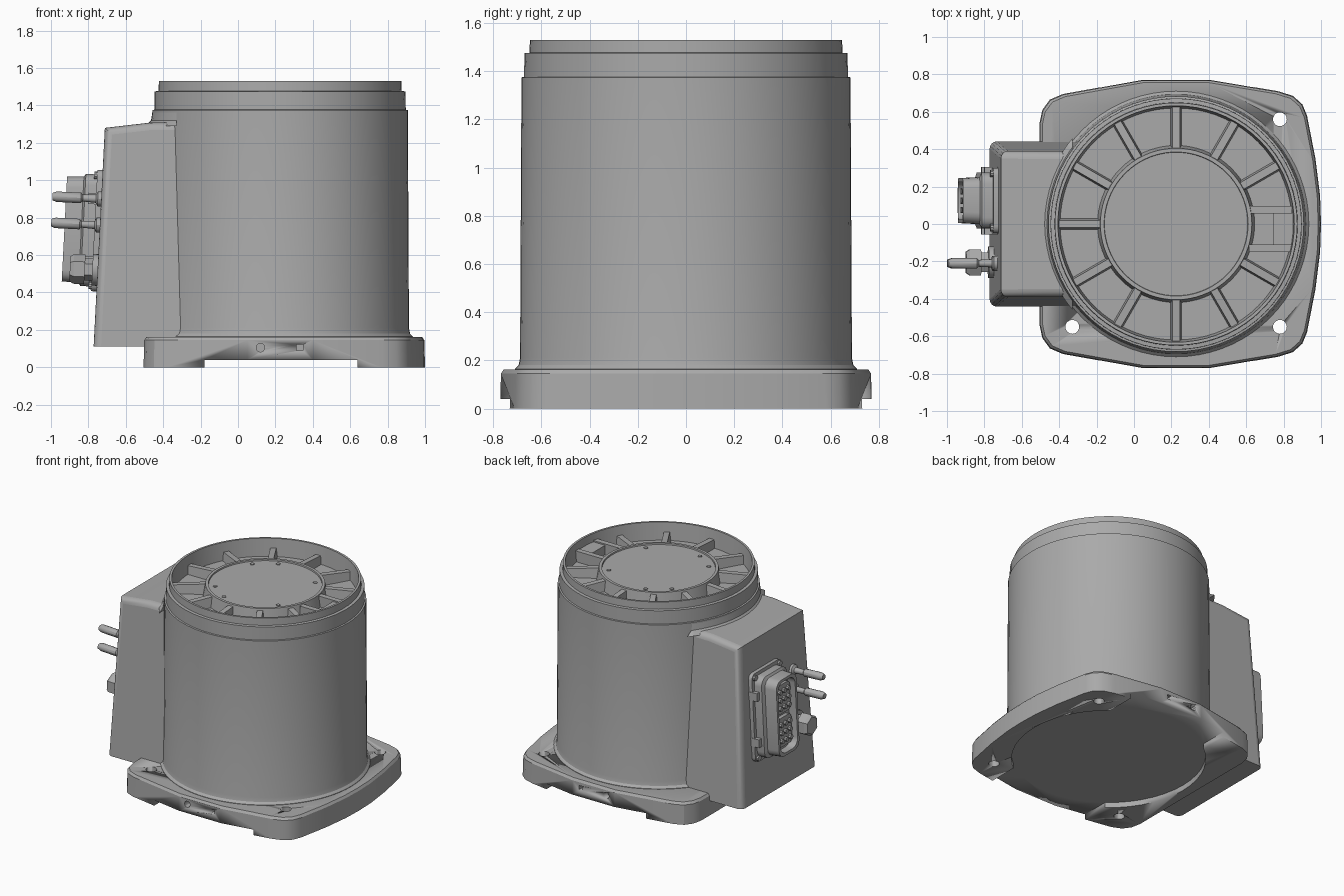
import bpy, bmesh, math
from mathutils import Matrix, Vector

cube = bpy.data.objects.get("Cube")
if cube:
    bpy.data.objects.remove(cube, do_unlink=True)

grey = bpy.data.materials.new("cast_grey")
grey.use_nodes = True
COLOUR = (0.4, 0.4, 0.4, 1)
grey.diffuse_color = COLOUR
grey.node_tree.nodes["Principled BSDF"].inputs["Base Color"].default_value = COLOUR

CX = 0.225   # axis of the round body
# Frame of the slightly sloping connector face
FACE = Matrix.Translation((-0.745, 0, 0.6)) @ Matrix.Rotation(0.051, 4, 'Y')


def finish(name, bm, matrix=Matrix(), angle=30):
    bmesh.ops.recalc_face_normals(bm, faces=bm.faces)
    bm.transform(matrix)
    me = bpy.data.meshes.new(name)
    bm.to_mesh(me)
    bm.free()
    me.materials.append(grey)
    ob = bpy.data.objects.new(name, me)
    bpy.context.collection.objects.link(ob)
    bpy.ops.object.select_all(action='DESELECT')
    ob.select_set(True)
    bpy.context.view_layer.objects.active = ob
    bpy.ops.object.shade_smooth_by_angle(angle=math.radians(angle))
    return ob


def loft(name, loops, matrix=Matrix(), angle=30):
    """Skin a row of equal-length point loops and cap both ends."""
    bm = bmesh.new()
    rings = [[bm.verts.new(p) for p in loop] for loop in loops]
    for a, b in zip(rings, rings[1:]):
        for i in range(len(a)):
            j = (i + 1) % len(a)
            bm.faces.new((a[i], a[j], b[j], b[i]))
    bm.faces.new(rings[0])
    bm.faces.new(rings[-1])
    return finish(name, bm, matrix, angle)


def ring(r, z, n, cx=0, cy=0):
    return [(cx + r * math.cos(math.tau * i / n), cy + r * math.sin(math.tau * i / n), z)
            for i in range(n)]


def lathe(name, profile, n, matrix=Matrix(), angle=30):
    return loft(name, [ring(r, z, n) for r, z in profile], matrix, angle)


def box(name, lo, hi, matrix=Matrix()):
    loops = [[(lo[0], lo[1], z), (hi[0], lo[1], z), (hi[0], hi[1], z), (lo[0], hi[1], z)]
             for z in (lo[2], hi[2])]
    return loft(name, loops, matrix)


def rounded(x, y, z, w, h, r):
    """Rounded rectangle in the plane of the connector face."""
    pts = []
    for k, (sy, sz) in enumerate([(1, 1), (-1, 1), (-1, -1), (1, -1)]):
        for s in range(5):
            a = math.pi / 2 * (k + s / 4)
            pts.append((x, y + sy * (w / 2 - r) + r * math.cos(a),
                        z + sz * (h / 2 - r) + r * math.sin(a)))
    return pts


def cut(target, cutters):
    for c in cutters:
        m = target.modifiers.new("cut", 'BOOLEAN')
        m.operation, m.solver, m.object = 'DIFFERENCE', 'EXACT', c
        bpy.context.view_layer.objects.active = target
        bpy.ops.object.modifier_apply(modifier=m.name)
        bpy.data.objects.remove(c, do_unlink=True)


# Base flange: mirrored half outline, slight draft, thin chamfer on the top edge
half = [(1.0, 0.0), (0.995, 0.15), (0.97, 0.35), (0.925, 0.58), (0.9, 0.64), (0.85, 0.685),
        (0.77, 0.71), (0.4, 0.772), (0.05, 0.772), (-0.38, 0.695), (-0.45, 0.665),
        (-0.49, 0.61), (-0.505, 0.54)]
outline = half + [(x, -y) for x, y in reversed(half[1:])]


def flange_loop(z, s):
    return [(CX + (x - CX) * s, y * s, z) for x, y in outline]


flange = loft("base_flange", [flange_loop(0, 1), flange_loop(0.145, 0.995),
                              flange_loop(0.162, 0.98)])
# Underside channel and round recess, three mounting holes, side ports
cutters = [box("channel_cutter", (-0.18, -1, -0.1), (0.64, 1, 0.04)),
           loft("recess_cutter", [ring(0.66, z, 48, CX) for z in (-0.1, 0.04)])]
for hx, hy in [(0.78, 0.56), (0.78, -0.55), (-0.33, -0.55)]:
    cutters.append(loft("hole_cutter", [ring(0.037, z, 20, hx, hy) for z in (-0.1, 0.3)]))
for side in (-1, 1):
    for px, n in ((0.12, 12), (0.33, 4)):
        m = Matrix.Translation((px, side * 0.77, 0.105)) @ Matrix.Rotation(math.pi / 2, 4, 'X')
        m = m @ Matrix.Rotation(math.pi / 4, 4, 'Z')
        cutters.append(lathe("port_cutter", [(0.023, -0.05), (0.023, 0.05)], n, m))
cut(flange, cutters)
bpy.context.view_layer.objects.active = flange
bpy.ops.object.shade_smooth_by_angle(angle=math.radians(30))

# Round body with stepped collar, open top and raised hub
AXIS = Matrix.Translation((CX, 0, 0))
lathe("round_body", [
    (0.71, 0.1), (0.71, 0.165), (0.695, 0.18), (0.689, 0.21), (0.683, 1.375), (0.672, 1.377),
    (0.671, 1.475), (0.65, 1.477), (0.648, 1.53), (0.632, 1.53), (0.62, 1.40), (0.42, 1.40),
    (0.405, 1.488), (0.385, 1.488), (0.383, 1.478)], 72, AXIS, 25)

# Radial ribs around the hub, with a twin rib and block on the left side
for k in range(1, 12):
    m = AXIS @ Matrix.Rotation(math.radians(30 * k), 4, 'Z')
    loft("rib", [[(0.40, -w, z0), (0.628, -w, z1), (0.628, w, z0 + z1 - z0), (0.40, w, z0)]
                 for w, z0, z1 in ((0.03, 1.39, 1.39), (0.02, 1.475, 1.46))], m)
for y in (-0.13, 0.075):
    box("twin_rib", (0.39, y - 0.02, 1.39), (0.62, y + 0.02, 1.48), AXIS)
box("rib_block", (0.52, -0.13, 1.39), (0.625, 0.075, 1.47), AXIS)

# Small fasteners on the hub disc
for a in (40, 110, 140, 220, 250, 320):
    m = AXIS @ Matrix.Rotation(math.radians(a), 4, 'Z') @ Matrix.Translation((0.34, 0, 0))
    lathe("hub_pin", [(0.015, 1.47), (0.015, 1.483)], 6, m)

# Connection housing: side profile, drafted inward towards the top
profile = [(0, 0.11), (-0.772, 0.11), (-0.712, 1.28), (-0.47, 1.308), (0, 1.312)]


def housing_loop(side):
    return [(x, side * (0.442 - 0.045 * (z - 0.11)), z) for x, z in profile]


housing = loft("connection_housing", [housing_loop(-1), housing_loop(1)])
bm = bmesh.new()
bm.from_mesh(housing.data)
edges = [e for e in bm.edges if e.calc_face_angle(0) > 0.5
         and all(v.co.x < -0.4 or v.co.z > 1.2 for v in e.verts)
         and max(v.co.z for v in e.verts) > 0.2 and max(v.co.x for v in e.verts) < 0.1
         and not (e.verts[0].co.x == 0 and e.verts[1].co.x == 0)
         and abs(e.verts[0].co.y - e.verts[1].co.y) < 0.2]
bmesh.ops.bevel(bm, geom=edges, offset=0.04, segments=4, profile=0.5, affect='EDGES')
bm.to_mesh(housing.data)
bm.free()
bpy.context.view_layer.objects.active = housing
housing.select_set(True)
bpy.ops.object.shade_smooth_by_angle(angle=math.radians(30))
# Blend between housing roof and collar
lathe("roof_blend", [(0.72, 1.29), (0.69, 1.32), (0.682, 1.37)], 72, AXIS).data.transform(
    Matrix.Translation((0, 0, 0)))
blend = bpy.data.objects["roof_blend"]
cut(blend, [box("blend_cutter", (-0.33, -1, 1.2), (1.2, 1, 1.5))])

# Multi-pin connector: plate, hollow shell, insert and pins
CY, CZ = 0.125, 0.13
loft("connector_plate", [rounded(x, CY, CZ, 0.35, 0.65, 0.04) for x in (0.01, -0.03)], FACE)
shell = [(0, 0.30, 0.60), (-0.09, 0.30, 0.60), (-0.10, 0.25, 0.57), (-0.19, 0.24, 0.56),
         (-0.19, 0.20, 0.52), (-0.13, 0.20, 0.52)]
loft("connector_shell", [rounded(x, CY, CZ, w, h, 0.06) for x, w, h in shell], FACE)
for s in (-1, 1):
    loft("connector_insert", [rounded(x, CY, CZ + s * 0.12, 0.16, 0.21, 0.03)
                              for x in (-0.12, -0.16)], FACE)
    for dz in (-0.17, 0.17):
        m = FACE @ Matrix.Translation((0, CY + s * 0.16, CZ + dz))
        box("latch_nub", (-0.07, -0.02, -0.03), (0, 0.02, 0.03), m)
    for u in (-0.295, 0.295):
        m = FACE @ Matrix.Translation((-0.03, CY + s * 0.145, CZ + u))
        lathe("plate_screw", [(0.02, -0.02), (0.02, 0.015)], 10,
              m @ Matrix.Rotation(-math.pi / 2, 4, 'Y'))
for row in (-0.18, -0.12, -0.06, 0.06, 0.12, 0.18):
    for col in (-0.05, 0, 0.05):
        m = FACE @ Matrix.Translation((-0.16, CY + col, CZ + row))
        lathe("connector_pin", [(0.017, -0.01), (0.017, 0.02)], 8,
              m @ Matrix.Rotation(-math.pi / 2, 4, 'Y'))

# Two protruding plugs and a hex gland, turned outwards from the face
OUT = Matrix.Rotation(-math.pi / 2, 4, 'Y')
for z in (0.9, 0.76):
    m = FACE @ Matrix.Translation((0, -0.21, z - 0.6)) @ OUT
    lathe("plug_collar", [(0.04, -0.02), (0.04, 0.02), (0.022, 0.03), (0.018, 0.10),
                          (0.028, 0.11), (0.028, 0.24), (0.02, 0.262)], 12, m)
m = FACE @ Matrix.Translation((0, -0.205, -0.08)) @ OUT
lathe("gland_washer", [(0.085, -0.01), (0.085, 0.03)], 24, m)
lathe("hex_gland", [(0.06, 0.0), (0.06, 0.07), (0.08, 0.07), (0.08, 0.13), (0.065, 0.15),
                    (0.03, 0.15)], 6, m)
